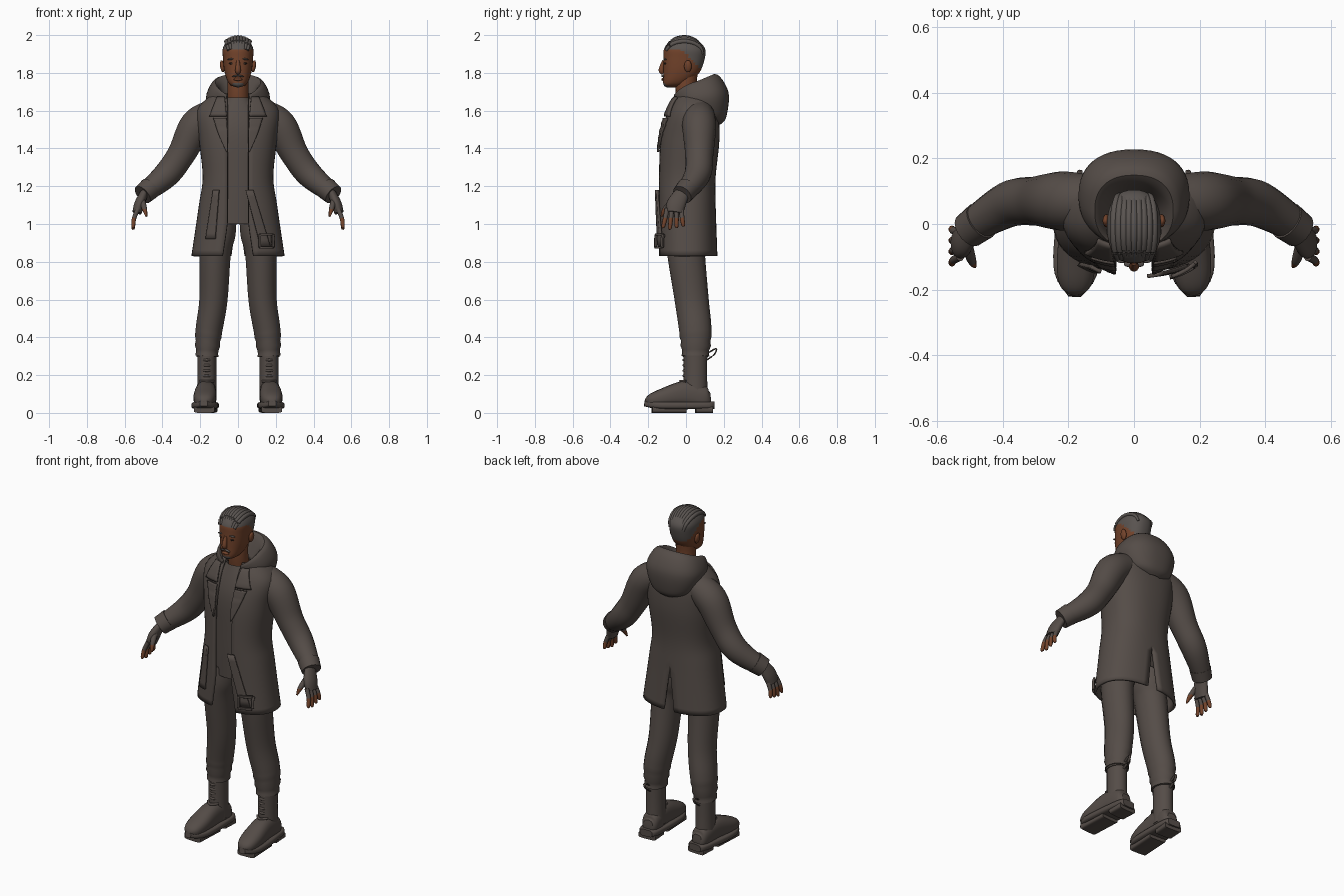
import bpy, bmesh
from math import sin, cos, pi, asin
from mathutils import Vector

if "Cube" in bpy.data.objects:
    bpy.data.objects.remove(bpy.data.objects["Cube"])
parts = []
SQUARENESS = .85


def material(name, colour):
    mat = bpy.data.materials.new(name)
    mat.use_nodes = True
    mat.diffuse_color = (*colour, 1)
    mat.node_tree.nodes["Principled BSDF"].inputs["Base Color"].default_value = (*colour, 1)
    return mat


cloth = material("brown grey cloth", (.09, .073, .064))
skin = material("brown skin", (.17, .056, .024))
hair = material("grey hair", (.1, .087, .08))
dark = material("dark eyes", (.03, .02, .016))


def smooth_rows(rows, steps=6):
    """Resample rows of numbers along a smooth spline."""
    knots = [Vector(row) for row in rows]
    knots = [knots[0]] + knots + [knots[-1]]
    result = []
    for before, start, end, after in zip(knots, knots[1:], knots[2:], knots[3:]):
        leave, arrive = (end - before) / 2, (after - start) / 2
        for step in range(steps):
            t = step / steps
            ease = t * t * (3 - t - t)
            result.append(start.lerp(end, ease) + leave * t * (1 - t)**2 - arrive * t * t * (1 - t))
    return result + [knots[-1]]


def power(value, exponent):
    return abs(value)**exponent * (1 if value >= 0 else -1)


def loft(name, rings, mat, closed=True, mirror=False, thickness=0):
    """Skin a list of rings with quads."""
    bm = bmesh.new()
    loops = [[bm.verts.new(point) for point in ring] for ring in rings]
    count = len(loops[0])
    for lower, upper in zip(loops, loops[1:]):
        for i in range(count if closed else count - 1):
            j = (i + 1) % count
            bm.faces.new((lower[i], lower[j], upper[j], upper[i]))
    if closed:
        bm.faces.new(loops[0])
        bm.faces.new(loops[-1])
    bmesh.ops.recalc_face_normals(bm, faces=bm.faces)
    mesh = bpy.data.meshes.new(name)
    bm.to_mesh(mesh)
    bm.free()
    obj = bpy.data.objects.new(name, mesh)
    bpy.context.collection.objects.link(obj)
    mesh.materials.append(mat)
    if mirror:
        obj.modifiers.new("Mirror", "MIRROR").merge_threshold = .002
    if thickness:
        solid = obj.modifiers.new("Solidify", "SOLIDIFY")
        solid.thickness, solid.offset = thickness, 0
    parts.append(obj)
    return obj


def tube(name, rows, mat=cloth, mirror=True, sides=18, exponent=1, flat=1, ripple=lambda z: 1):
    """Limb along rows of x, y, z, radius and, if it differs, the radius across."""
    rows = smooth_rows(rows)
    rings = []
    for i, row in enumerate(rows):
        tangent = Vector((rows[min(i + 1, len(rows) - 1)] - rows[max(i - 1, 0)])[:3]).normalized()
        up = Vector((0, 0, 1)) if abs(tangent.y) > .75 else Vector((0, 1, 0))
        up = (up - tangent * tangent.dot(up)).normalized() * row[3] * ripple(row[2])
        side = tangent.cross(up) * (row[4] / row[3] if len(row) > 4 else flat)
        angles = [2 * pi * k / sides for k in range(sides)]
        rings.append([Vector(row[:3]) + up * power(cos(a), exponent) + side * power(sin(a), exponent)
                      for a in angles])
    return loft(name, rings, mat, mirror=mirror)


def shell(name, rows, mat=cloth, gap=lambda z: 0, vent=lambda z: 0, thickness=0, sides=22):
    """Mirrored half rings from rows of front z, back z, half width, front y and back y."""
    rings = []
    for front_z, back_z, width, front, back in smooth_rows(rows):
        first = asin(min(1, gap(front_z) / width)**(1 / SQUARENESS))
        last = pi - asin(min(1, vent(front_z) / width)**(1 / SQUARENESS))
        ring = []
        for k in range(sides + 1):
            a = first + (last - first) * k / sides
            rise = ((1 - cos(a)) / 2)**.6
            ring.append((width * abs(sin(a))**SQUARENESS,
                         (front + back) / 2 - (back - front) / 2 * power(cos(a), SQUARENESS),
                         front_z + (back_z - front_z) * rise))
        rings.append(ring)
    return loft(name, rings, mat, closed=False, mirror=True, thickness=thickness)


def level(rows):
    return [(row[0], *row) for row in rows]


def paint(obj, mat, rule):
    obj.data.materials.append(mat)
    for face in obj.data.polygons:
        if rule(face.center):
            face.material_index = len(obj.data.materials) - 1


def ball(name, location, size, mat, tilt=0):
    bpy.ops.mesh.primitive_uv_sphere_add(segments=16, ring_count=10, radius=1,
                                         location=location, rotation=(0, tilt, 0))
    obj = bpy.context.object
    obj.name, obj.scale = name, size
    obj.data.materials.append(mat)
    parts.append(obj)


# Open coat with a back vent
coat_rows = level([(.83, .24, -.14, .16), (1.1, .2, -.14, .15), (1.25, .18, -.14, .15),
                   (1.45, .2, -.13, .17), (1.6, .21, -.09, .16), (1.69, .12, -.04, .12)])
shell("coat", coat_rows, gap=lambda z: .055 + max(0, 1 - z) * .15,
      vent=lambda z: max(0, 1.1 - z) * .13, thickness=.014)
coat_rings = smooth_rows(coat_rows)


def coat_front(x, z):
    _, _, width, front, back = min(coat_rings, key=lambda row: abs(row[0] - z))
    sine = min(1, abs(x) / width)**(1 / SQUARENESS)
    return (front + back) / 2 - (back - front) / 2 * (1 - sine * sine)**(SQUARENESS / 2)


def plate(name, rows, lift=.016, mirror=False):
    """Strip lying on the coat front, from rows of z, inner x and outer x."""
    rings = []
    for z, inner, outer in smooth_rows(rows):
        across = [inner + (outer - inner) * k / 6 for k in range(7)]
        rings.append([(x, coat_front(x, z) - lift, z) for x in across])
    loft(name, rings, cloth, closed=False, mirror=mirror, thickness=.012)


plate("lapels", [(1.38, .055, .06), (1.47, .055, .1), (1.56, .06, .13)], mirror=True)
plate("collar_notches", [(1.57, .06, .15), (1.67, .07, .11)], mirror=True)
plate("right_strap", [(.92, -.17, -.12), (1.18, -.13, -.1)], lift=.02)
plate("left_strap", [(.88, .12, .17), (1.18, .04, .08)], lift=.02)

# Square buckle on the left strap
buckle_x, buckle_z, half, bar = .15, .91, .035, .006
for sign, edge in ((1, "upper"), (-1, "lower")):
    z = buckle_z + sign * half
    plate(edge + "_buckle_bar", [(z - bar, buckle_x - half, buckle_x + half),
                                 (z + bar, buckle_x - half, buckle_x + half)], lift=.034)
for sign, edge in ((1, "outer"), (-1, "inner")):
    x = buckle_x + sign * half
    plate(edge + "_buckle_bar", [(buckle_z - half, x - bar, x + bar),
                                 (buckle_z + half, x - bar, x + bar)], lift=.034)

# Lowered hood around the neck
shell("hood", [(1.6, 1.66, .07, -.05, .08), (1.66, 1.79, .12, -.07, .15), (1.62, 1.7, .165, -.05, .22),
               (1.58, 1.57, .13, 0, .21), (1.56, 1.53, .06, .06, .18)],
      gap=lambda z: .06, thickness=.008)

# Shirt
shell("shirt", level([(1, .14, -.1, .11), (1.25, .14, -.11, .11), (1.5, .16, -.11, .13), (1.67, .06, -.06, .08)]))

# Sleeves with turned cuffs
tube("sleeves", [(.13, .07, 1.58, .08), (.22, .07, 1.52, .09), (.3, .07, 1.37, .075),
                 (.38, .06, 1.26, .07), (.5, -.01, 1.16, .05)])
tube("cuffs", [(.465, .01, 1.19, .06), (.505, -.02, 1.155, .055)])

# Gloved hands with bare fingertips
tube("palms", [(.49, -.01, 1.18, .035), (.52, -.05, 1.11, .05), (.535, -.06, 1.06, .045)], flat=.55)
for i, name in enumerate(("index", "middle", "ring", "little")):
    y = -.1 + .025 * i
    spread = .01 * (i - 2)
    tip = .97 + .008 * abs(i - 1)
    finger = tube(name + "_fingers", [(.53, y, 1.08, .013), (.55, y + spread / 2, 1.03, .012),
                                      (.555, y + spread, tip + .01, .01), (.555, y + spread, tip, .004)],
                  sides=10)
    paint(finger, skin, lambda centre: centre.z < 1.03)
thumb = tube("thumbs", [(.51, -.06, 1.13, .018), (.495, -.11, 1.08, .014), (.485, -.13, 1.04, .005)], sides=10)
paint(thumb, skin, lambda centre: centre.z < 1.08)

# Trousers with bunched ankles
tube("trouser_legs", [(.09, 0, 1.05, .1), (.1, 0, .95, .105), (.12, 0, .85, .1), (.13, .03, .6, .09),
                      (.155, .05, .43, .085), (.165, .05, .3, .07)],
     flat=.84, ripple=lambda z: 1 + .05 * sin(z * 110) if z < .43 else 1)


# Boots, turned slightly outward
def along_foot(rows):
    return [(.17 - .05 * y, y, z, height, width) for y, z, height, width in rows]


ankle = Vector((.165, .05))
tube("boot_shafts", [(*ankle, .07, .065), (*ankle, .2, .062), (*ankle, .33, .063)], flat=.82)
tube("boot_collars", [(*ankle, .295, .067), (*ankle, .325, .068)], flat=.84)
tube("boot_feet", along_foot([(.13, .08, .03, .03), (.1, .08, .06, .05), (0, .1, .07, .055),
                              (-.12, .08, .05, .06), (-.19, .06, .035, .045), (-.215, .05, .01, .01)]),
     exponent=.8)
tube("boot_soles", along_foot([(.15, .04, .02, .04), (.1, .04, .02, .06),
                               (-.13, .04, .02, .07), (-.22, .05, .015, .02)]), exponent=.5)
for name, rear, front in (("heels", .14, .05), ("treads", 0, -.18)):
    tube("boot_" + name, along_foot([(rear, .018, .018, .055), (front, .018, .018, .055)]), exponent=.4)
for i in range(6):
    z = .14 + .028 * i
    y = -.012 - .018 * max(0, 2 - i)
    tube("boot_laces_%d" % i, [(ankle.x + side * .035, y + .03 * abs(side), z, .007) for side in (-1, 0, 1)],
         sides=8)
tube("boot_pull_loops", [(ankle.x, y, z, .004) for y, z in ((.11, .28), (.15, .31), (.16, .34), (.12, .32))],
     sides=8, flat=2)

# Neck and head
tube("neck", [(0, .02, 1.6, .06), (0, 0, 1.72, .056), (0, .01, 1.82, .055)], skin, mirror=False)
head = shell("head", level([(1.722, .001, -.1, -.05), (1.74, .045, -.12, 0), (1.8, .07, -.12, .07),
                            (1.88, .08, -.12, .1), (1.93, .08, -.115, .1), (1.97, .055, -.08, .06),
                            (1.985, .001, -.02, 0)]), skin)


def hairline(centre):
    sides_and_back = centre.y > -.04 and centre.z > max(.0 + 1.82, 1.9 - centre.y)
    beard = centre.z < 1.75 and centre.y < -.085 and abs(centre.x) < .03
    return centre.z > 1.925 or sides_and_back or beard


paint(head, hair, hairline)
tube("nose", [(0, -.118, 1.865, .008), (0, -.13, 1.815, .015), (0, -.12, 1.798, .01)], skin, mirror=False)
ball("lips", (0, -.121, 1.766), (.024, .01, .008), skin)
for sign, side in ((1, "left"), (-1, "right")):
    ball(side + "_ear", (.083 * sign, .01, 1.835), (.012, .02, .032), skin, .15 * sign)
    ball(side + "_eye", (.033 * sign, -.108, 1.85), (.014, .008, .006), dark)
    ball(side + "_eyebrow", (.036 * sign, -.11, 1.873), (.02, .009, .005), hair, .1 * sign)
    ball(side + "_moustache", (.014 * sign, -.122, 1.784), (.018, .009, .005), hair, .25 * sign)

# Braids swept back over the crown
for i in range(-4, 5):
    height = .088 - .0013 * i * i
    arc = [.3 + (pi - .3) * k / 6 for k in range(7)]
    tube("braid_%d" % (i + 5), [(.014 * i * (.8 + .3 * sin(a)), -.01 - .1 * cos(a), 1.9 + height * sin(a),
                                 .007 + .005 * sin(a)) for a in arc], hair, mirror=False, sides=8)

bpy.ops.object.select_all(action="DESELECT")
for obj in parts:
    obj.select_set(True)
bpy.context.view_layer.objects.active = parts[0]
bpy.ops.object.shade_smooth_by_angle(angle=.8)
